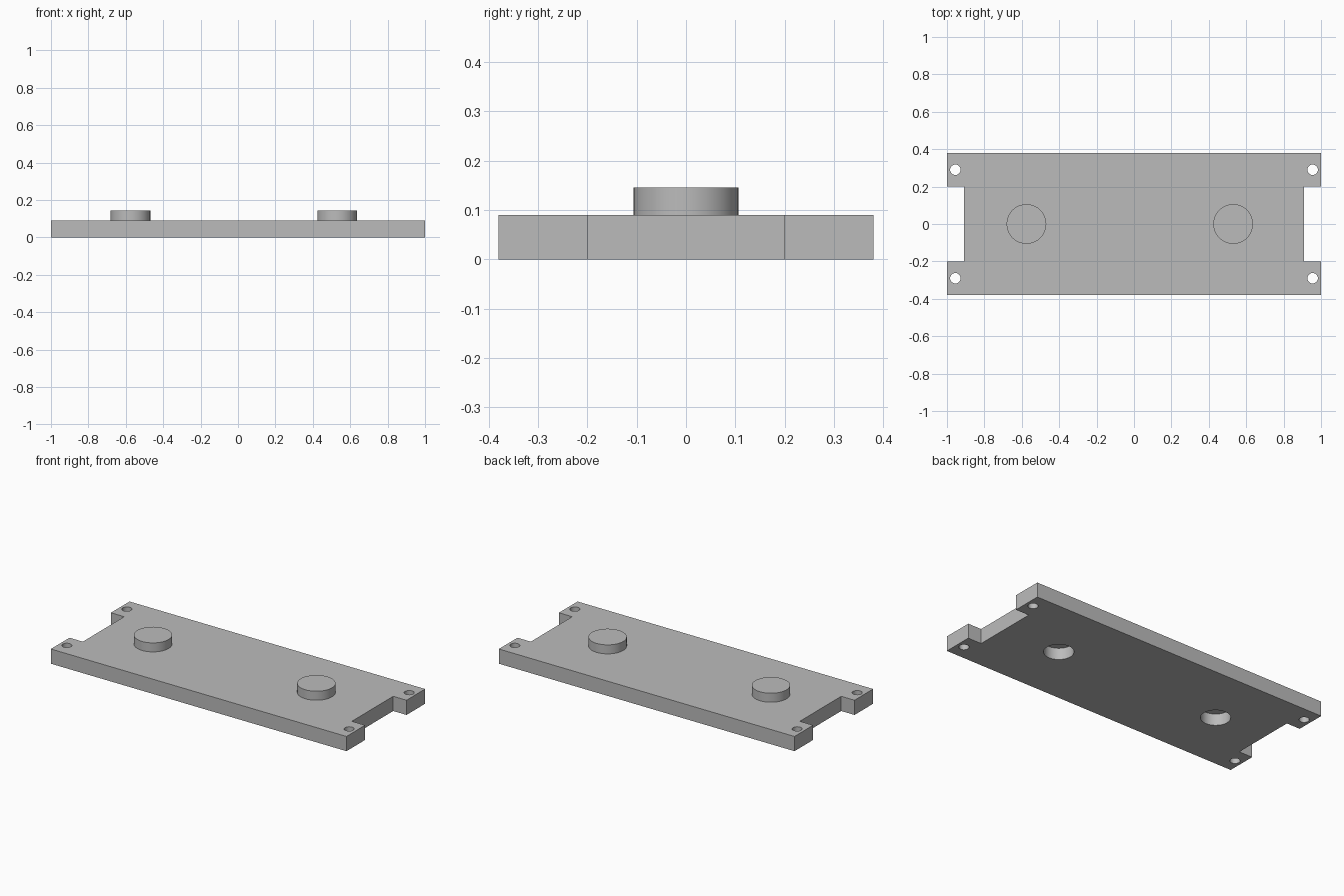
import bpy, bmesh, math
from mathutils import Matrix

cube = bpy.data.objects.get("Cube")
if cube:
    bpy.data.objects.remove(cube, do_unlink=True)

THICK = 0.09
BOSS_TOP = 0.145
BOSS_X = (-0.575, 0.53)

grey = bpy.data.materials.new("plain grey")
grey.use_nodes = True
grey.diffuse_color = (0.5, 0.5, 0.5, 1)
grey.node_tree.nodes["Principled BSDF"].inputs["Base Color"].default_value = (0.5, 0.5, 0.5, 1)


def make_object(name, bm):
    bmesh.ops.recalc_face_normals(bm, faces=bm.faces)
    mesh = bpy.data.meshes.new(name)
    bm.to_mesh(mesh)
    bm.free()
    mesh.materials.append(grey)
    obj = bpy.data.objects.new(name, mesh)
    bpy.context.collection.objects.link(obj)
    return obj


def add_cylinder(bm, x, y, z0, z1, radius, sides=64):
    bmesh.ops.create_cone(bm, cap_ends=True, segments=sides, radius1=radius, radius2=radius,
                          depth=z1 - z0, matrix=Matrix.Translation((x, y, (z0 + z1) / 2)))


def activate(obj):
    bpy.ops.object.select_all(action="DESELECT")
    obj.select_set(True)
    bpy.context.view_layer.objects.active = obj


# Plate with a rectangular notch in each end
half = [(1, -0.38), (1, -0.2), (0.91, -0.2), (0.91, 0.2), (1, 0.2), (1, 0.38)]
outline = half + [(-x, y) for x, y in reversed(half)]
bm = bmesh.new()
base = bm.faces.new([bm.verts.new((x, y, 0)) for x, y in outline])
extruded = bmesh.ops.extrude_face_region(bm, geom=[base])["geom"]
bmesh.ops.translate(bm, vec=(0, 0, THICK),
                    verts=[v for v in extruded if isinstance(v, bmesh.types.BMVert)])
plate = make_object("base_plate", bm)

# Corner screw holes and blind sockets beneath the bosses
bm = bmesh.new()
for sx in (-1, 1):
    for sy in (-1, 1):
        add_cylinder(bm, sx * 0.955, sy * 0.29, -0.05, THICK + 0.05, 0.028, 32)
for x in BOSS_X:
    add_cylinder(bm, x, 0, -0.05, 0.07, 0.082)
cutter = make_object("hole_cutter", bm)
cutter.hide_render = True

cut = plate.modifiers.new("holes", "BOOLEAN")
cut.operation = "DIFFERENCE"
cut.solver = "EXACT"
cut.object = cutter
activate(plate)
bpy.ops.object.modifier_apply(modifier=cut.name)
bpy.data.objects.remove(cutter, do_unlink=True)

# Round bosses on top
parts = [plate]
for name, x in zip(("right_boss", "left_boss"), BOSS_X):
    bm = bmesh.new()
    add_cylinder(bm, x, 0, THICK - 0.005, BOSS_TOP, 0.106)
    parts.append(make_object(name, bm))

for part in parts:
    activate(part)
    bpy.ops.object.shade_smooth_by_angle(angle=math.radians(30))
